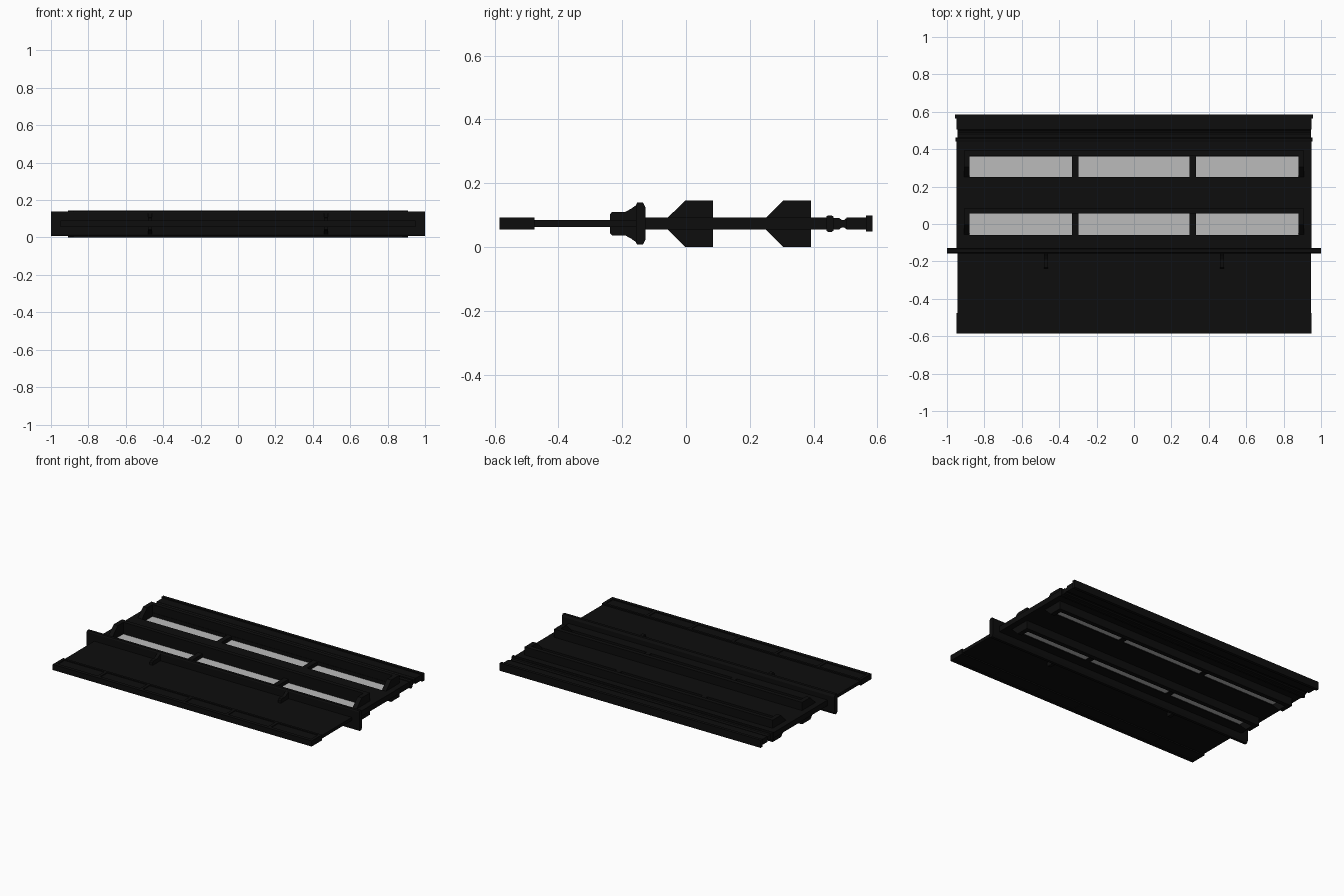
import bpy, bmesh

if "Cube" in bpy.data.objects:
    bpy.data.objects.remove(bpy.data.objects["Cube"])

MID = 0.073  # height of the panel's centre plane


def material(name, rgb):
    m = bpy.data.materials.new(name)
    m.diffuse_color = (*rgb, 1.0)
    m.use_nodes = True
    m.node_tree.nodes["Principled BSDF"].inputs["Base Color"].default_value = m.diffuse_color
    return m


black = material("black_paint", (0.004, 0.004, 0.004))
pane = material("pale_grey_glass", (0.5, 0.5, 0.5))


def extrude(name, profile, x0, x1, mat=black):
    """Extrude a closed (y, z) profile along x."""
    bm = bmesh.new()
    face = bm.faces.new([bm.verts.new((x0, y, z)) for y, z in profile])
    new = bmesh.ops.extrude_face_region(bm, geom=[face])["geom"]
    verts = [v for v in new if isinstance(v, bmesh.types.BMVert)]
    bmesh.ops.translate(bm, verts=verts, vec=(x1 - x0, 0, 0))
    bmesh.ops.recalc_face_normals(bm, faces=bm.faces)
    me = bpy.data.meshes.new(name)
    bm.to_mesh(me)
    bm.free()
    me.materials.append(mat)
    ob = bpy.data.objects.new(name, me)
    bpy.context.collection.objects.link(ob)
    return ob


def box(name, x0, x1, y0, y1, z0, z1, mat=black):
    return extrude(name, [(y0, z0), (y1, z0), (y1, z1), (y0, z1)], x0, x1, mat)


def mirrored(top):
    """Close an upper outline of (y, height above centre) with its mirror below."""
    return ([(y, MID + h) for y, h in top]
            + [(y, MID - h) for y, h in reversed(top)])


# Front bar: core with raised rims and six recessed panels on both faces
box("front_bar", -0.95, 0.95, -0.585, -0.475, 0.059, 0.087)
for y0, y1 in ((-0.585, -0.562), (-0.49, -0.475)):
    box("front_bar_rim", -0.95, 0.95, y0, y1, 0.055, 0.092)
for i in range(7):
    x = -0.94 + i * 1.88 / 6
    box("front_bar_divider", x - 0.01, x + 0.01, -0.562, -0.49, 0.055, 0.092)

# Thin lower board
box("thin_board", -0.945, 0.945, -0.476, -0.13, 0.063, 0.084)

# Long cross ledge
extrude("cross_ledge", mirrored([(-0.157, 0.058), (-0.153, 0.066),
                                 (-0.135, 0.066), (-0.127, 0.05)]), -1.0, 1.0)

# Small ledge brackets
for x in (-0.47, 0.47):
    extrude("ledge_bracket", mirrored([(-0.238, 0.03), (-0.232, 0.037), (-0.19, 0.037),
                                       (-0.172, 0.047), (-0.156, 0.058)]),
            x - 0.011, x + 0.011)

# Window frame rails, stiles and mullions
for y0, y1 in ((-0.128, -0.06), (0.055, 0.25), (0.36, 0.442)):
    box("frame_rail", -0.95, 0.95, y0, y1, 0.055, 0.092)

# Two window bays, each with panes, end cheeks and a standing rear board
for start in (-0.058, 0.25):
    y0, y1 = start - 0.002, start + 0.113
    back = start + 0.142
    for s in (-1, 1):
        box("frame_stile", *sorted((s * 0.88, s * 0.95)), y0, y1, 0.055, 0.092)
        box("mullion", s * 0.315 - 0.017, s * 0.315 + 0.017, y0, y1, 0.055, 0.092)
        extrude("end_cheek", mirrored([(start, 0.018), (start + 0.055, 0.0725),
                                       (back, 0.0725)]),
                *sorted((s * 0.88, s * 0.91)))
    box("sill_board", -0.88, 0.88, y1, back, 0.0005, 0.1455)
    for x0, x1 in ((-0.88, -0.332), (-0.298, 0.298), (0.332, 0.88)):
        box("window_pane", x0, x1, y0, y1, 0.061, 0.068, pane)

# Stepped rear edge: bead, grooved neck, flat bar and end lip
extrude("rear_bead", mirrored([(0.44, 0.023), (0.446, 0.026),
                               (0.457, 0.026), (0.462, 0.022)]), -0.955, 0.955)
extrude("rear_neck", mirrored([(0.462, 0.018), (0.48, 0.018), (0.488, 0.012),
                               (0.496, 0.012), (0.504, 0.018)]), -0.945, 0.945)
box("rear_bar", -0.95, 0.95, 0.504, 0.565, 0.055, 0.092)
box("rear_lip", -0.957, 0.957, 0.565, 0.585, 0.048, 0.099)
